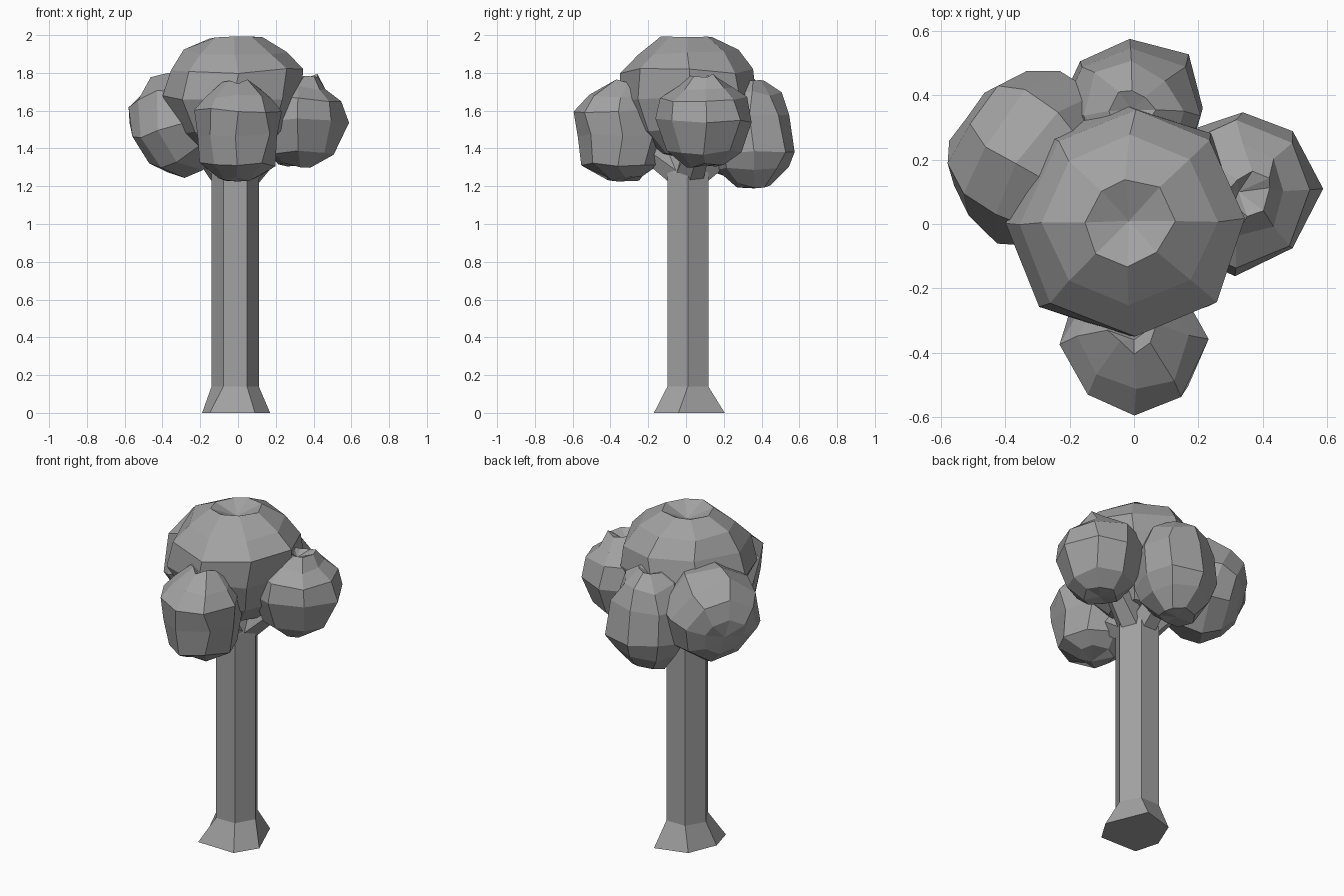
import bpy, bmesh, math, random
from mathutils import Vector

cube = bpy.data.objects.get("Cube")
if cube:
    bpy.data.objects.remove(cube)

GREY = (0.36, 0.36, 0.36, 1)
grey = bpy.data.materials.new("plain grey")
grey.use_nodes = True
grey.diffuse_color = GREY
grey.node_tree.nodes["Principled BSDF"].inputs["Base Color"].default_value = GREY


def ring(bm, centre, radius, sides, axis=(0, 0, 1), jitter=0, rng=None):
    """A ring of vertices around the given axis."""
    spin = Vector((0, 0, 1)).rotation_difference(Vector(axis))
    verts = []
    for i in range(sides):
        a = math.tau * i / sides
        p = Vector((math.cos(a), math.sin(a), 0)) * radius
        if jitter:
            p += Vector(rng.uniform(-jitter, jitter) for _ in range(3))
        verts.append(bm.verts.new(Vector(centre) + spin @ p))
    return verts


def skin(bm, rings):
    """Bridge neighbouring rings with quads."""
    for low, high in zip(rings, rings[1:]):
        n = len(low)
        for i in range(n):
            j = (i + 1) % n
            bm.faces.new((low[i], low[j], high[j], high[i]))


def finish(name, bm):
    bmesh.ops.recalc_face_normals(bm, faces=bm.faces)
    mesh = bpy.data.meshes.new(name)
    bm.to_mesh(mesh)
    bm.free()
    mesh.materials.append(grey)
    bpy.context.collection.objects.link(bpy.data.objects.new(name, mesh))


def tube(name, bm, rings):
    """Close a stack of rings into a solid."""
    skin(bm, rings)
    bm.faces.new(rings[0])
    bm.faces.new(rings[-1])
    finish(name, bm)


def clump(name, centre, profile, poles, axis=(0, 0, 1), seed=1, jitter=0.014):
    """Lumpy eight-sided ball; profile is (radius, offset along axis, x shift, y shift)."""
    rng = random.Random(seed)
    bm = bmesh.new()
    centre, along = Vector(centre), Vector(axis).normalized()
    rings = [ring(bm, centre + along * h + Vector((dx, dy, 0)), r, 8, along, jitter, rng)
             for r, h, dx, dy in profile]
    skin(bm, rings)
    for pole, loop in zip(poles, (rings[0], rings[-1])):
        tip = bm.verts.new(centre + along * pole)
        for i in range(8):
            bm.faces.new((loop[i], loop[(i + 1) % 8], tip))
    finish(name, bm)


# Trunk with an uneven, flared foot
bm = bmesh.new()
foot = [bm.verts.new((x, y, 0)) for x, y in
        ((0.17, -0.04), (0.07, 0.205), (-0.12, 0.15),
         (-0.19, -0.02), (-0.15, -0.165), (0.09, -0.17))]
tube("trunk", bm, [foot] + [ring(bm, (-0.015, 0.01, z), r, 6)
                            for z, r in ((0.14, 0.125), (1.27, 0.125), (1.5, 0.1))])

# Branches from the trunk top into each outer clump
start = Vector((-0.015, 0.01, 1.24))
for name, end in (("front_branch", (0, -0.28, 1.45)),
                  ("back_branch", (0, 0.3, 1.45)),
                  ("left_branch", (0.28, 0.1, 1.5)),
                  ("right_branch", (-0.25, 0.16, 1.5))):
    end = Vector(end)
    bm = bmesh.new()
    tube(name, bm, [ring(bm, p, r, 6, end - start)
                    for p, r in ((start, 0.09), (end, 0.06))])

# Foliage
clump("top_foliage", (-0.015, 0.01, 1.7),
      [(0.17, -0.33, 0, 0), (0.29, -0.21, 0, 0), (0.37, -0.03, -0.02, 0),
       (0.35, 0.11, 0.015, 0), (0.265, 0.21, 0, 0), (0.14, 0.285, 0, 0)],
      (-0.36, 0.23), seed=3)
clump("front_foliage", (0, -0.36, 1.49),
      [(0.1, -0.25, 0, 0.03), (0.195, -0.17, 0, 0.01), (0.22, -0.02, 0, 0.02),
       (0.22, 0.11, 0, -0.01), (0.165, 0.19, 0, 0), (0.08, 0.265, 0, 0.04)],
      (-0.265, 0.23), seed=5)
clump("back_foliage", (-0.005, 0.355, 1.48),
      [(0.1, -0.28, 0, 0), (0.185, -0.19, 0, 0), (0.23, -0.1, 0, 0),
       (0.215, 0.09, 0, -0.01), (0.16, 0.21, 0, -0.01), (0.07, 0.28, 0, 0)],
      (-0.29, 0.25), seed=8)
clump("left_foliage", (0.325, 0.1, 1.55),
      [(0.1, -0.24, 0, 0), (0.19, -0.17, 0, 0), (0.25, 0, 0, 0),
       (0.23, 0.11, 0, 0), (0.15, 0.17, 0, 0), (0.07, 0.235, 0.04, 0)],
      (-0.24, 0.19), seed=11)
clump("right_foliage", (-0.31, 0.205, 1.535),
      [(0.11, -0.26, 0, 0), (0.21, -0.18, 0, 0), (0.28, -0.04, 0, 0),
       (0.275, 0.08, 0, 0), (0.22, 0.17, 0, 0), (0.12, 0.23, 0, 0)],
      (-0.27, 0.235), axis=(-0.7, 0.5, -0.25), seed=14)
